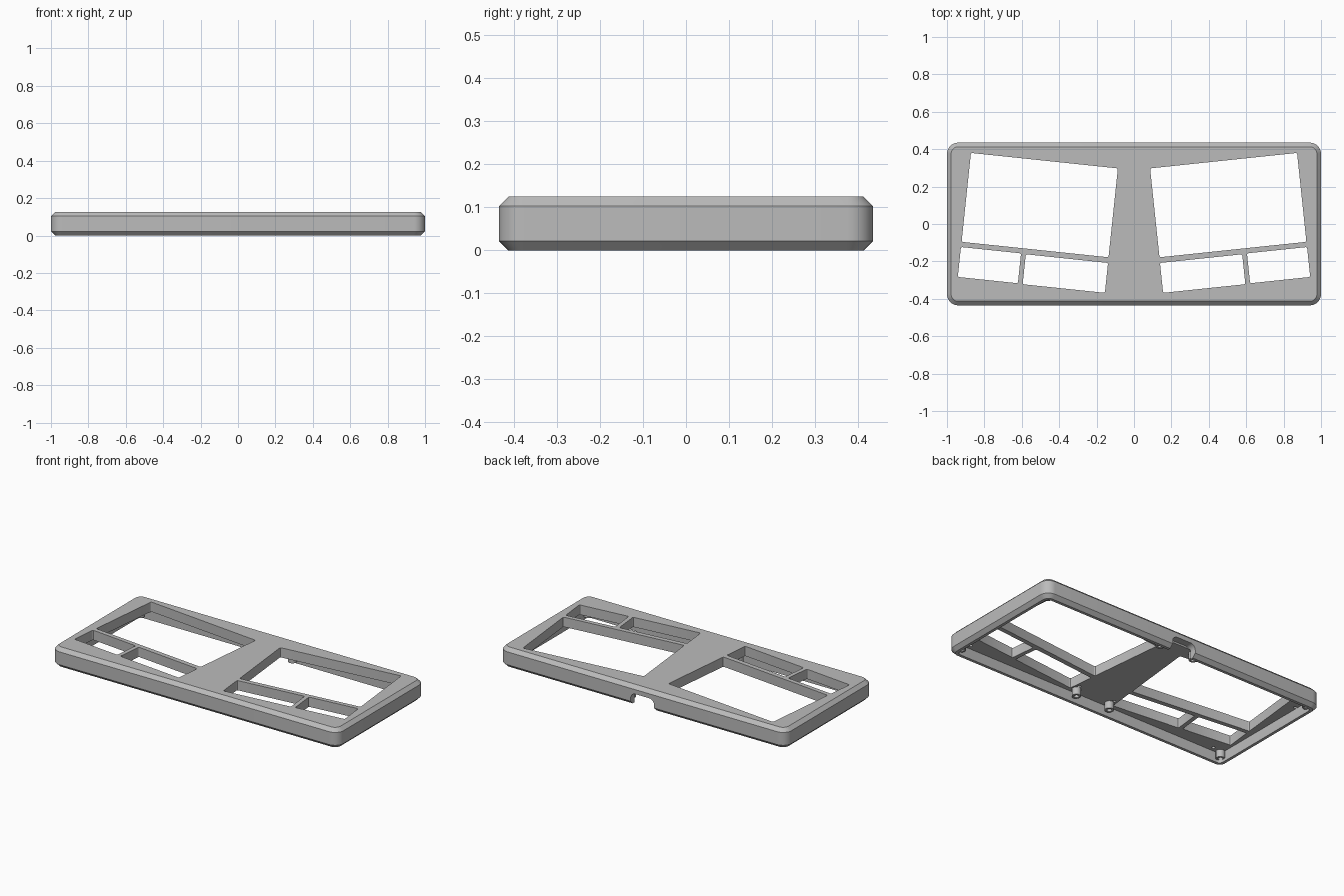
import bpy, bmesh, math
from mathutils import Matrix

cube = bpy.data.objects.get("Cube")
if cube:
    bpy.data.objects.remove(cube, do_unlink=True)

grey = bpy.data.materials.new("case_grey")
grey.use_nodes = True
colour = (0.5, 0.5, 0.5, 1)
grey.diffuse_color = colour
grey.node_tree.nodes["Principled BSDF"].inputs["Base Color"].default_value = colour


def rounded_rect(hx, hy, r, z, seg=8):
    """Ring of points around a rectangle with rounded corners."""
    ring = []
    for i, (sx, sy) in enumerate([(1, 1), (-1, 1), (-1, -1), (1, -1)]):
        for k in range(seg + 1):
            a = math.pi / 2 * (i + k / seg)
            ring.append((sx * (hx - r) + r * math.cos(a),
                         sy * (hy - r) + r * math.sin(a), z))
    return ring


def circle(r, z, n=24):
    return [(r * math.cos(math.tau * k / n), r * math.sin(math.tau * k / n), z)
            for k in range(n)]


def loft(name, rings, matrix=Matrix(), cap_start=True):
    """Skin a stack of equal rings and cap the ends."""
    bm = bmesh.new()
    loops = [[bm.verts.new(p) for p in ring] for ring in rings]
    n = len(loops[0])
    for a, b in zip(loops, loops[1:]):
        for k in range(n):
            bm.faces.new((a[k], a[(k + 1) % n], b[(k + 1) % n], b[k]))
    if cap_start:
        bm.faces.new(loops[0][::-1])
    bm.faces.new(loops[-1])
    bmesh.ops.transform(bm, matrix=matrix, verts=bm.verts)
    bmesh.ops.recalc_face_normals(bm, faces=bm.faces)
    mesh = bpy.data.meshes.new(name)
    bm.to_mesh(mesh)
    bm.free()
    mesh.materials.append(grey)
    obj = bpy.data.objects.new(name, mesh)
    bpy.context.collection.objects.link(obj)
    return obj


def smooth(obj):
    bpy.ops.object.select_all(action="DESELECT")
    obj.select_set(True)
    bpy.context.view_layer.objects.active = obj
    bpy.ops.object.shade_smooth_by_angle(angle=math.radians(30))


HX, HY, TOP, CHAMFER, RADIUS = 1.0, 0.435, 0.125, 0.022, 0.06
UNDERSIDE = 0.064

# Outer shell with chamfered top and bottom rims
inset = (HX - CHAMFER, HY - CHAMFER, RADIUS - CHAMFER)
case = loft("case_shell", [
    rounded_rect(*inset, 0),
    rounded_rect(HX, HY, RADIUS, CHAMFER),
    rounded_rect(HX, HY, RADIUS, TOP - CHAMFER),
    rounded_rect(*inset, TOP)])

# Hollow underneath
cutters = [loft("cavity_cutter", [rounded_rect(0.96, 0.395, 0.025, z)
                                  for z in (-0.1, UNDERSIDE)])]

# Tilted key openings: centre x, centre y, width, depth
openings = [(0.504, 0.101, 0.79, 0.478),
            (0.367, -0.265, 0.442, 0.161),
            (0.773, -0.220, 0.323, 0.161)]
# Small blind holes in the underside of the plate
pilot_holes = [(0.886, -0.365), (0.127, -0.325), (0.95, 0.27)]
for side in (1, -1):
    for x, y, w, d in openings:
        m = Matrix.Translation((side * x, y, 0)) @ Matrix.Rotation(
            side * math.radians(6), 4, "Z")
        cutters.append(loft("opening_cutter", [
            rounded_rect(w / 2, d / 2, 0.008, z, 3) for z in (-0.05, 0.2)], m))
    for x, y in pilot_holes:
        cutters.append(loft("pilot_cutter", [
            circle(0.01, z, 16) for z in (0.03, 0.1)],
            Matrix.Translation((side * x, y, 0))))

# Cable notch in the back wall
turn = Matrix.Translation((0, 0.45, 0)) @ Matrix.Rotation(math.pi / 2, 4, "X")
cutters.append(loft("notch_cutter", [rounded_rect(0.082, 0.075, 0.035, z)
                                     for z in (-0.06, 0.06)], turn))

for cutter in cutters:
    cutter.hide_render = True
    mod = case.modifiers.new(cutter.name, "BOOLEAN")
    mod.operation = "DIFFERENCE"
    mod.solver = "EXACT"
    mod.object = cutter

# Bake the cuts and drop the cutters
graph = bpy.context.evaluated_depsgraph_get()
baked = bpy.data.meshes.new_from_object(case.evaluated_get(graph))
case.modifiers.clear()
case.data = baked
for cutter in cutters:
    bpy.data.objects.remove(cutter, do_unlink=True)
smooth(case)

# Hollow screw posts hanging from the plate
posts = {"back_corner": (0.945, 0.375), "front_corner": (0.945, -0.375),
         "back_middle": (0.12, 0.372), "front_middle": (0.12, -0.358)}
for place, (x, y) in posts.items():
    for side, word in ((1, "left"), (-1, "right")):
        smooth(loft(f"{place}_post_{word}", [
            circle(0.026, UNDERSIDE + 0.005), circle(0.026, 0.018),
            circle(0.014, 0.018), circle(0.014, UNDERSIDE - 0.005)],
            Matrix.Translation((side * x, y, 0)), cap_start=False))
